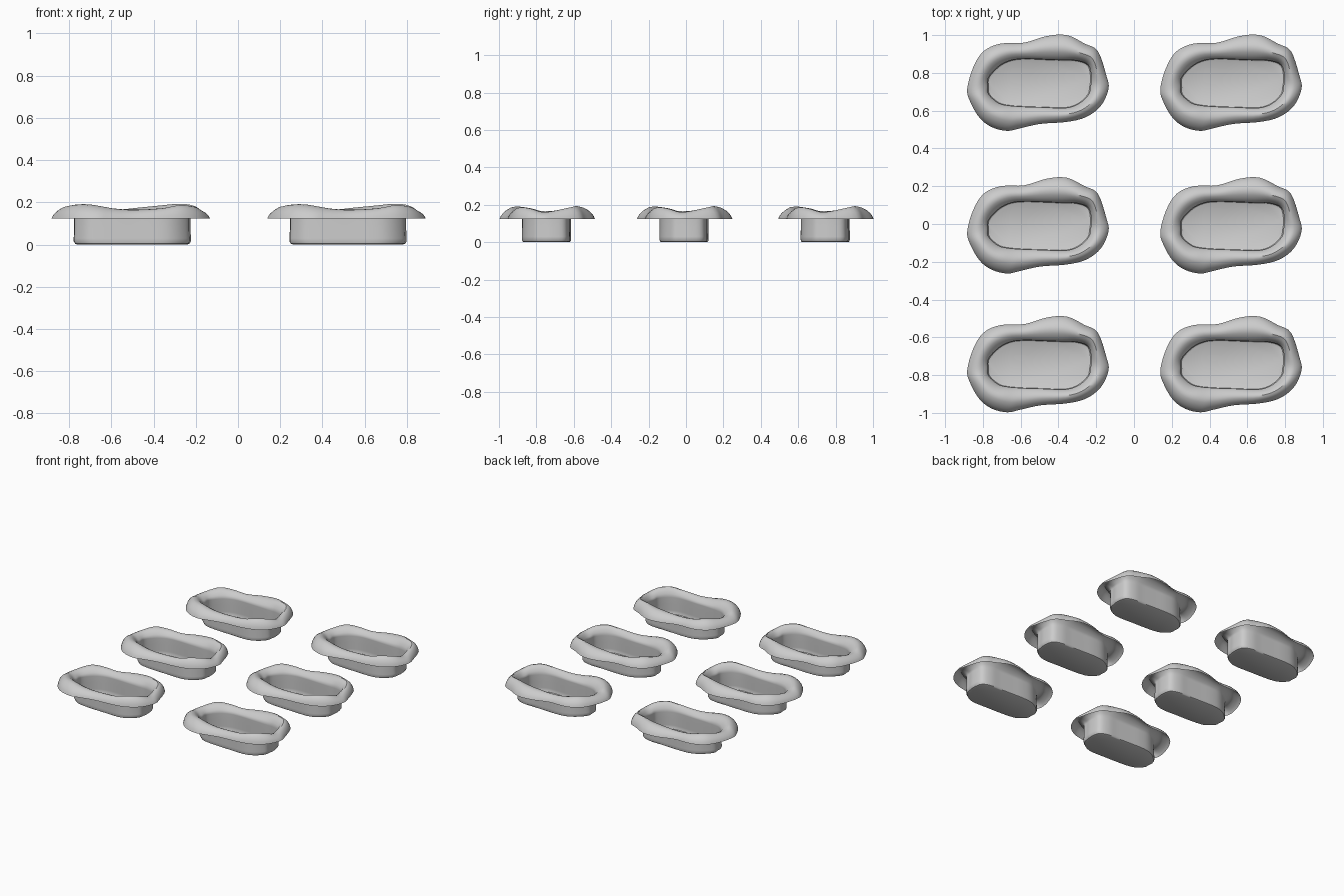
import bpy, bmesh, math
from mathutils import Vector

if "Cube" in bpy.data.objects:
    bpy.data.objects.remove(bpy.data.objects["Cube"])

# Around the cup: lip edge x, y, opening x, y, crest height
RING = [
    (.376, -.03, .280, -.02, .162), (.365, .04, .285, .03, .167),
    (.320, .170, .270, .095, .187), (.250, .21, .210, .12, .193),
    (.155, .255, .130, .123, .185), (.050, .25, .030, .127, .175),
    (-.07, .215, -.065, .13, .165), (-.195, .21, -.14, .122, .172),
    (-.285, .17, -.205, .09, .182), (-.34, .085, -.26, .03, .170),
    (-.372, -.03, -.262, -.02, .166), (-.355, -.10, -.257, -.06, .180),
    (-.305, -.185, -.205, -.105, .190), (-.24, -.233, -.15, -.118, .190),
    (-.16, -.252, -.105, -.122, .180), (-.09, -.238, -.05, -.125, .170),
    (.015, -.215, .025, -.127, .165), (.15, -.205, .15, -.13, .172),
    (.255, -.18, .22, -.107, .187), (.335, -.12, .27, -.06, .180),
]
# Tub wall: (scale of opening outline, height)
TUB = [(.94, 0), (.985, .004), (1.01, .016), (1.01, .03), (1.0, .08), (1.0, .125)]
# Lip: (fraction opening -> edge, fraction of crest height)
LIP = [(0, .2), (.06, .42), (.16, .66), (.3, .88), (.45, 1), (.6, .95),
       (.75, .77), (.87, .53), (.95, .28), (1, 0)]
BASE, STEPS = .124, 4


def smooth_ring(points):
    """Cyclic Catmull-Rom resampling."""
    n, out = len(points), []
    for i in range(n):
        p = [points[(i + k) % n] for k in (-1, 0, 1, 2)]
        for s in range(STEPS):
            t = s / STEPS
            out.append([.5 * (2 * b + (c - a) * t + (2 * a - 5 * b + 4 * c - d) * t * t
                              + (3 * b - a - 3 * c + d) * t ** 3) for a, b, c, d in zip(*p)])
    return out


def cup_mesh():
    bm = bmesh.new()
    ring = smooth_ring(RING)
    rows = [[bm.verts.new((ix * s, iy * s, z)) for _, _, ix, iy, _ in ring] for s, z in TUB]
    for t, f in LIP:
        rows.append([bm.verts.new((ix + (ox - ix) * t, iy + (oy - iy) * t,
                                   BASE + (h - BASE) * f)) for ox, oy, ix, iy, h in ring])
    n = len(ring)
    bm.faces.new(rows[0][::-1])
    for a, b in zip(rows, rows[1:]):
        for i in range(n):
            j = (i + 1) % n
            bm.faces.new((a[i], a[j], b[j], b[i]))
    bm.normal_update()
    mesh = bpy.data.meshes.new("cup")
    bm.to_mesh(mesh)
    bm.free()
    return mesh


# Two columns by three rows of identical cups
mesh = cup_mesh()
for col, x in enumerate((-.511, .511)):
    for row, y in enumerate((-.745, -.01, .745)):
        cup = bpy.data.objects.new(f"cup_{col + 1}_{row + 1}", mesh)
        cup.location = (x, y, 0)
        bpy.context.collection.objects.link(cup)
        cup.select_set(True)
        bpy.context.view_layer.objects.active = cup
bpy.ops.object.shade_smooth_by_angle(angle=math.radians(40))
